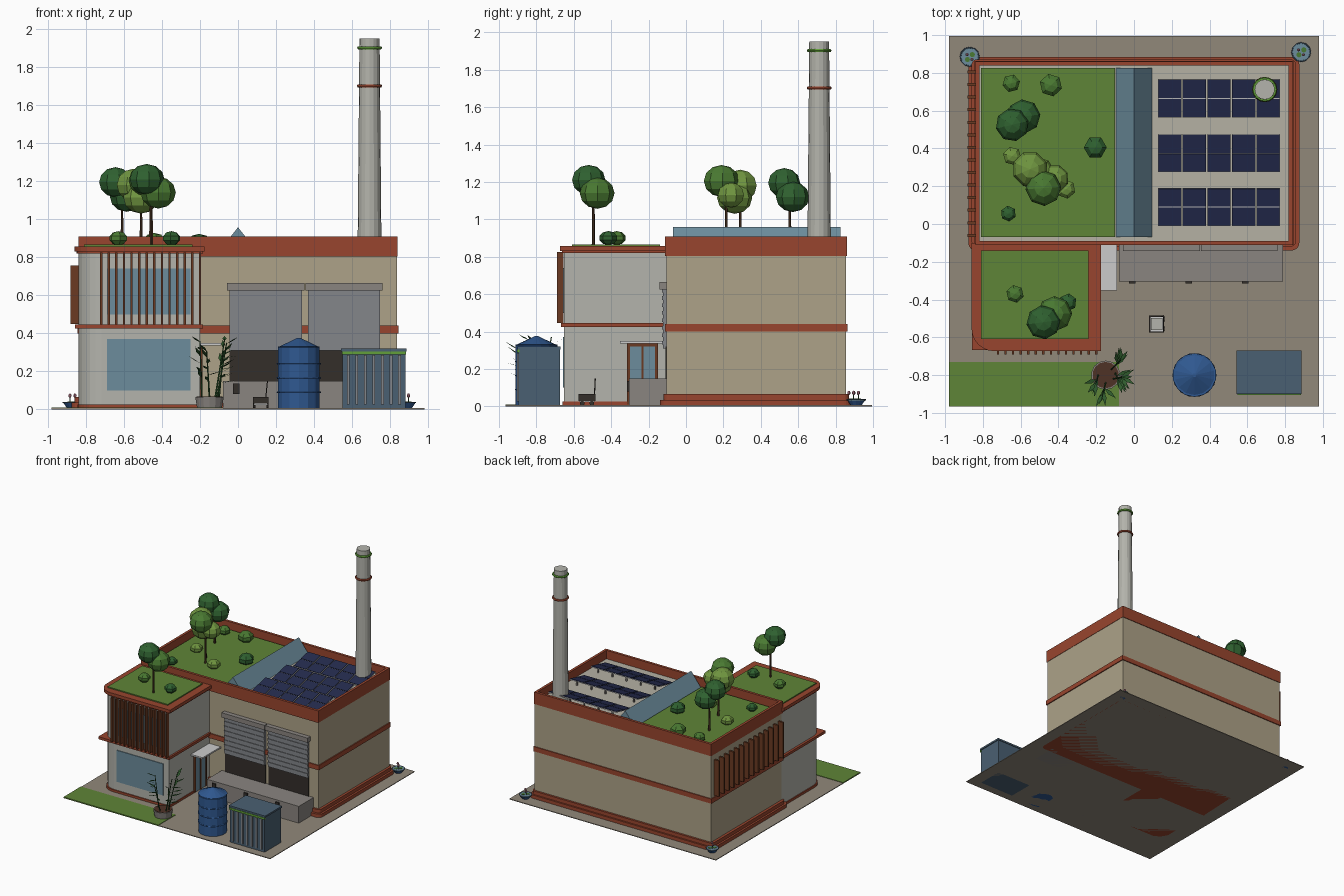
import bpy, bmesh, math, random
from mathutils import Vector, Matrix

if "Cube" in bpy.data.objects:
    bpy.data.objects.remove(bpy.data.objects["Cube"])

random.seed(4)
MATS = {}
COLORS = dict(red="98452E", tan="ADA288", wall="B4B4AC", roof="B5B1A4", grass="5F8537", soil="4E3226",
              glass="6C8C9C", panel="242B4E", tank="2F5890", box="4A6072", brown="6B3A22", dark="332E2A",
              shutter="83868A", concrete="8A8580", ground="91887A", leaf1="2F6130", leaf2="4A7A32",
              leaf3="709640", trunk="4A3322", lime="62A03A", bamboo="2E5A2C", pink="B87888", steel="C2C4C2")


def mat(key):
    if key not in MATS:
        m = bpy.data.materials.new(key)
        rgb = [int(COLORS[key][i:i + 2], 16) / 255 for i in (0, 2, 4)]
        m.diffuse_color = [((c + 0.055) / 1.055) ** 2.4 for c in rgb] + [1]
        m.use_nodes = True
        m.node_tree.nodes["Principled BSDF"].inputs["Base Color"].default_value = m.diffuse_color
        MATS[key] = m
    return MATS[key]


def finish(name, bm, key):
    me = bpy.data.meshes.new(name)
    bm.normal_update()
    bm.to_mesh(me)
    bm.free()
    ob = bpy.data.objects.new(name, me)
    bpy.context.collection.objects.link(ob)
    me.materials.append(mat(key))
    return ob


def boxes(name, key, *spans):
    """One object from boxes given as (x0, x1, y0, y1, z0, z1)."""
    bm = bmesh.new()
    for x0, x1, y0, y1, z0, z1 in spans:
        m = Matrix.Translation(((x0 + x1) / 2, (y0 + y1) / 2, (z0 + z1) / 2))
        bmesh.ops.create_cube(bm, size=1, matrix=m @ Matrix.Diagonal((x1 - x0, y1 - y0, z1 - z0, 1)))
    return finish(name, bm, key)


def slab(name, key, x0, x1, y0, y1, z0, z1, radii, steps=6):
    """Extruded rectangle; corner radii in order front-left, front-right, back-right, back-left."""
    bm, verts = bmesh.new(), []
    corners = [(x0, y0, 1, 1), (x1, y0, -1, 1), (x1, y1, -1, -1), (x0, y1, 1, -1)]
    for i, ((x, y, sx, sy), r) in enumerate(zip(corners, radii)):
        for k in range(steps + 1 if r else 1):
            a = math.pi + i * math.pi / 2 + k / steps * math.pi / 2
            p = (x + sx * r + r * math.cos(a), y + sy * r + r * math.sin(a)) if r else (x, y)
            verts.append(bm.verts.new((*p, z0)))
    f = bm.faces.new(verts)
    top = bmesh.ops.extrude_face_region(bm, geom=[f])["geom"]
    bmesh.ops.translate(bm, vec=(0, 0, z1 - z0), verts=[v for v in top if isinstance(v, bmesh.types.BMVert)])
    bmesh.ops.recalc_face_normals(bm, faces=bm.faces)
    return finish(name, bm, key)


def add_rod(bm, p, q, r1, r2, n):
    p, q = Vector(p), Vector(q)
    rot = (q - p).to_track_quat('Z', 'Y').to_matrix().to_4x4()
    bmesh.ops.create_cone(bm, cap_ends=True, segments=n, radius1=r1, radius2=r2, depth=(q - p).length,
                          matrix=Matrix.Translation((p + q) / 2) @ rot)


def rod(name, key, p, q, r1, r2=None, n=16):
    bm = bmesh.new()
    add_rod(bm, p, q, r1, r1 if r2 is None else r2, n)
    return finish(name, bm, key)


def ball(name, key, x, y, z, r, seg=8, rings=6, squash=0.9):
    bm = bmesh.new()
    m = Matrix.Translation((x, y, z)) @ Matrix.Rotation(random.random(), 4, 'Z')
    bmesh.ops.create_uvsphere(bm, u_segments=seg, v_segments=rings, radius=r,
                              matrix=m @ Matrix.Diagonal((1, 1, squash, 1)))
    return finish(name, bm, key)


def ring(name, key, x, y, z, major, minor, n=16):
    bpy.ops.mesh.primitive_torus_add(location=(x, y, z), major_radius=major, minor_radius=minor,
                                     major_segments=n, minor_segments=6)
    ob = bpy.context.object
    ob.name = name
    ob.data.materials.append(mat(key))


# Site
boxes("ground_plate", "ground", (-.98, .98, -.965, .995, 0, .006))
boxes("front_lawn", "grass", (-.98, -.08, -.965, -.73, 0, .01))

# Main hall
slab("plinth_lower", "red", -.877, .875, -.14, .885, 0, .035, (.04,) * 4)
slab("plinth_upper", "red", -.86, .858, -.12, .872, .035, .065, (.03,) * 4)
boxes("hall_walls", "tan", (-.837, .837, -.103, .855, .065, .83))
boxes("hall_band", "red", (-.845, .845, -.112, .863, .4, .44))
boxes("hall_parapet", "red", (-.84, .84, -.112, -.09, .805, .908), (-.84, .84, .838, .86, .805, .908),
      (-.84, -.818, -.09, .838, .805, .908), (.818, .84, -.09, .838, .805, .908))
boxes("hall_roof", "roof", (-.82, .82, -.09, .84, .82, .835))
boxes("hall_roof_lawn", "grass", (-.81, -.1, -.07, .825, .83, .848))
boxes("side_fins", "brown", *[(-.882, -.837, y - .008, y + .008, .45, .757)
                              for y in [-.06 + i * .0665 for i in range(14)]])

# Ridge skylight
bm = bmesh.new()
f = bm.faces.new([bm.verts.new(p) for p in ((-.1, -.07, .83), (.1, -.07, .83), (0, -.07, .958))])
new = bmesh.ops.extrude_face_region(bm, geom=[f])["geom"]
bmesh.ops.translate(bm, vec=(0, .895, 0), verts=[v for v in new if isinstance(v, bmesh.types.BMVert)])
bmesh.ops.recalc_face_normals(bm, faces=bm.faces)
finish("ridge_skylight", bm, "glass")

# Solar panel rows
for y in (.09, .375, .665):
    cells, frames = [], []
    for i in range(5):
        x = -.26 + i * .13
        frames.append((x - .062, x + .062, -.103, .103, -.006, 0))
        cells += [(x - .06, x + .06, a, a + .097, 0, .004) for a in (-.1, .003)]
    for part in (boxes("panel_frame", "steel", *frames), boxes("solar_cells", "panel", *cells)):
        part.location, part.rotation_euler = (.45, y, .867), (math.radians(13), 0, 0)
    boxes("panel_legs", "concrete", *[(.18 + i * .135, .19 + i * .135, y + .06, y + .07, .83, .875) for i in range(5)])

# Chimney
rod("chimney", "wall", (.692, .712, .83), (.692, .712, 1.95), .063, .053, 16)
ring("chimney_red_ring", "red", .692, .712, 1.702, .058, .009)
ring("chimney_green_ring", "lime", .692, .712, 1.902, .057, .009)

# Front annex
slab("annex_base", "red", -.845, -.195, -.66, -.1, 0, .025, (.12, 0, 0, 0))
slab("annex_walls", "wall", -.838, -.2, -.652, -.1, .025, .825, (.12, 0, 0, 0))
boxes("annex_mid_ledge", "red", (-.858, -.185, -.668, -.1, .425, .447))
slab("annex_roof_lower", "red", -.85, -.185, -.663, -.1, .82, .835, (.12, 0, 0, 0))
slab("annex_roof_rim", "red", -.86, -.175, -.673, -.1, .83, .857, (.12, 0, 0, 0))
boxes("annex_roof_lawn", "grass", (-.81, -.24, -.61, -.14, .85, .866))
boxes("annex_windows", "glass", (-.69, -.25, -.658, -.64, .1, .37), (-.69, -.25, -.658, -.64, .5, .74))
boxes("front_fins", "brown", *[(x - .006, x + .006, -.69, -.655, .445, .825)
                               for x in [-.72 + i * .04 for i in range(14)]])

# Entrance door and canopy
boxes("door_frame", "brown", (-.2, -.188, -.315, -.3, .01, .335), (-.2, -.188, -.165, -.15, .01, .335),
      (-.2, -.188, -.3, -.165, .32, .335), (-.2, -.188, -.238, -.228, .01, .32))
boxes("door_glass", "glass", (-.2, -.192, -.3, -.165, .01, .32))
boxes("door_canopy", "steel", (-.2, -.09, -.352, -.105, .337, .35))

# Loading dock with roller doors
boxes("loading_dock", "concrete", (-.08, .79, -.305, -.1, 0, .15))
boxes("dock_bumpers", "dark", *[(x - .017, x + .017, -.315, -.3, .08, .135) for x in (-.01, .29, .59)])
for x0, x1 in ((-.045, .337), (.368, .748)):
    boxes("dock_opening", "dark", (x0, x1, -.11, -.1, .15, .32))
    boxes("roller_shutter", "shutter", *[(x0, x1, -.122 - .005 * (i % 2), -.1, .31 + i * .02, .33 + i * .02)
                                         for i in range(16)])
    boxes("shutter_housing", "concrete", (x0 - .012, x1 + .012, -.142, -.1, .625, .665))

# Roof trees: trunk foot, then leafy crowns (x, y, z, r, shade)
trees = [((-.61, .555, .84), [(-.645, .525, 1.195, .088, 1), (-.585, .57, 1.12, .09, 1)]),
         ((-.51, .29, .84), [(-.55, .29, 1.18, .095, 3), (-.51, .26, 1.115, .095, 3)]),
         ((-.46, .215, .84), [(-.48, .19, 1.205, .095, 2), (-.42, .24, 1.13, .075, 3)]),
         ((-.455, -.495, .86), [(-.48, -.52, 1.21, .09, 1), (-.42, -.475, 1.14, .093, 2)])]
for foot, crowns in trees:
    rod("tree_trunk", "trunk", foot, (foot[0], foot[1], 1.13), .009, .006, 6)
    for x, y, z, r, s in crowns:
        ball("tree_crown", f"leaf{s}", x, y, z, r)

# Roof bushes
for x, y, z, r, s in ((-.65, .745, .875, .05, 2), (-.44, .735, .88, .064, 2), (-.205, .405, .875, .064, 1),
                      (-.645, .36, .87, .052, 3), (-.36, .185, .875, .054, 3), (-.665, .055, .87, .044, 1),
                      (-.63, -.37, .9, .05, 2), (-.35, -.415, .9, .05, 1)):
    ball("roof_bush", f"leaf{s}", x, y, z, r, 6, 5, .75)

# Water tank
rod("tank_body", "tank", (.32, -.8, 0), (.32, -.8, .33), .112, n=14)
rod("tank_roof", "tank", (.32, -.8, .325), (.32, -.8, .375), .116, .01, 14)
for z in (.09, .165, .24):
    ring("tank_hoop", "tank", .32, -.8, z, .112, .005, 14)

# Storage container
boxes("container", "box", (.55, .88, -.895, -.675, 0, .305))
boxes("container_lid", "box", (.543, .887, -.9, -.67, .305, .32))
boxes("container_stripe", "lime", (.547, .884, -.904, -.89, .288, .305))
boxes("container_ribs", "shutter", *[(x - .007, x + .007, -.903, -.89, .025, .285)
                                     for x in [.58 + i * .045 for i in range(7)]])

# Delivery cart
boxes("cart_deck", "steel", (.085, .155, -.57, -.488, .022, .036))
boxes("cart_rim", "dark", (.08, .16, -.575, -.568, .03, .065), (.08, .16, -.492, -.485, .03, .065),
      (.08, .087, -.568, -.492, .03, .065), (.153, .16, -.568, -.492, .03, .065))
boxes("cart_load", "wall", (.09, .15, -.562, -.498, .036, .062))
for x in (.085, .155):
    for y in (-.555, -.503):
        rod("cart_wheel", "dark", (x - .006, y, .017), (x + .006, y, .017), .013, n=10)
rod("cart_handle", "dark", (.145, -.49, .05), (.155, -.485, .15), .003, n=6)

# Bamboo planter
rod("planter_pot", "concrete", (-.15, -.8, 0), (-.15, -.8, .065), .066, .077, 14)
rod("planter_soil", "soil", (-.15, -.8, .06), (-.15, -.8, .068), .07, n=14)
stems, leaves = bmesh.new(), bmesh.new()
for fx, fy, tx, ty, h in ((-.19, -.8, -.2, -.84, .36), (-.12, -.77, -.07, -.72, .37), (-.11, -.82, -.06, -.81, .35),
                          (-.15, -.84, -.165, -.9, .31), (-.1, -.79, -.08, -.83, .28)):
    foot, tip = Vector((fx, fy, .06)), Vector((tx, ty, h))
    add_rod(stems, foot, tip, .005, .003, 6)
    for k in range(6):
        p = foot.lerp(tip, .35 + .125 * k)
        out = math.atan2(ty + .8, tx + .15) + random.uniform(-1, 1)
        d = Vector((math.cos(out), math.sin(out), random.uniform(.1, .9))).normalized()
        side = d.cross(Vector((0, 0, 1))).normalized() * .011
        q = p + d * .085
        q.y, q.z = max(q.y, -.995), min(q.z, .385)
        mid = p.lerp(q, .45)
        leaves.faces.new([leaves.verts.new(v) for v in (p, mid + side, q, mid - side)])
finish("bamboo_stems", stems, "bamboo")
finish("bamboo_leaves", leaves, "bamboo")

# Lily bowls at the back corners
for x, y in ((-.87, .885), (.885, .91)):
    rod("lily_bowl", "tank", (x, y, 0), (x, y, .036), .025, .05, 12)
    rod("bowl_water", "glass", (x, y, .03), (x, y, .038), .046, n=12)
    ring("bowl_rim", "box", x, y, .036, .049, .004, 12)
    for dx, dy in ((.012, -.014), (-.014, .012)):
        rod("lily_pad", "leaf2", (x - dx, y + dy, .038), (x - dx, y + dy, .041), .014, n=8)
        rod("lily_stem", "bamboo", (x + dx, y + dy, .035), (x + dx, y + dy, .068), .002, n=5)
        ball("lily_bud", "pink", x + dx, y + dy, .072, .009, 6, 5, 1.3)
